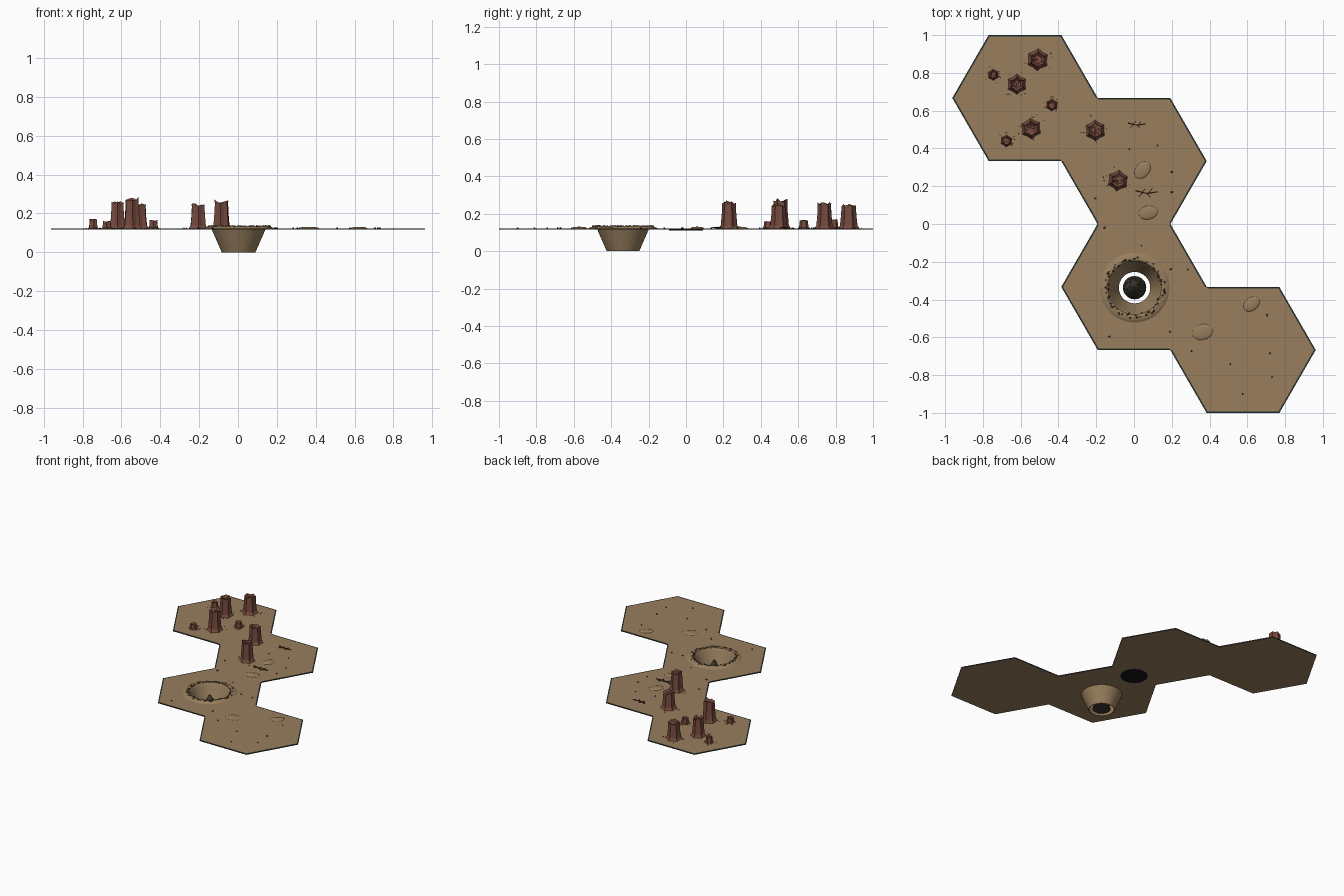
import bpy, bmesh, math, random
from mathutils import Vector, Matrix

if "Cube" in bpy.data.objects:
    bpy.data.objects.remove(bpy.data.objects["Cube"])

random.seed(4)
G = 0.122                      # ground level
R = 0.385                      # hex radius
CENTRES = [(-0.577, 0.667), (0, 0.333), (0, -0.333), (0.577, -0.667)]
PIT = (0.003, -0.337)


def mat(name, r, g, b):
    m = bpy.data.materials.new(name)
    lin = [((c / 255 + 0.055) / 1.055) ** 2.4 for c in (r, g, b)]
    m.diffuse_color = (*lin, 1)
    m.use_nodes = True
    m.node_tree.nodes["Principled BSDF"].inputs["Base Color"].default_value = m.diffuse_color
    return m


EARTH = mat("earth brown", 152, 126, 93)
EDGE = mat("dark slate", 48, 57, 54)
STONE = mat("red stone", 118, 74, 62)
TWIG = mat("dark wood", 84, 50, 38)
PEBBLE = mat("dark pebble", 80, 66, 50)
HEAP = mat("charcoal", 62, 57, 48)
BLACK = mat("black", 22, 22, 25)


def finish(bm, name, *mats, smooth=False):
    bmesh.ops.recalc_face_normals(bm, faces=bm.faces[:])
    me = bpy.data.meshes.new(name)
    bm.to_mesh(me)
    bm.free()
    for m in mats:
        me.materials.append(m)
    for p in me.polygons:
        p.use_smooth = smooth
    ob = bpy.data.objects.new(name, me)
    bpy.context.collection.objects.link(ob)
    return ob


def ring(bm, c, r, z, n, rot=0.0, jag=0.0):
    return [bm.verts.new((c[0] + r * math.cos(rot + math.tau * i / n),
                          c[1] + r * math.sin(rot + math.tau * i / n),
                          z - random.random() * jag)) for i in range(n)]


def bridge(bm, a, b):
    n = len(a)
    return [bm.faces.new((a[i], a[(i + 1) % n], b[(i + 1) % n], b[i])) for i in range(n)]


def rock(bm, x, y, z, s):
    m = Matrix.Translation((x, y, z)) @ Matrix.Rotation(random.random() * 6, 4, 'Z') \
        @ Matrix.Diagonal((s, s * random.uniform(0.6, 1), s * 0.7, 1))
    bmesh.ops.create_icosphere(bm, subdivisions=1, radius=1, matrix=m)


def corner(c, i):
    a = math.radians(60 * i)
    return Vector((c[0] + R * math.cos(a), c[1] + R * math.sin(a), 0))


# Hexagonal ground plates; the third one has the pit opening
for k, c in enumerate(CENTRES):
    bm = bmesh.new()
    if k == 2:
        n = 48
        loops = []
        for z in (G, G - 0.006):
            outer = []
            for i in range(n):
                a = math.tau * i / n
                d = R * math.cos(math.pi / 6) / math.cos(a % (math.pi / 3) - math.pi / 6)
                outer.append(bm.verts.new((c[0] + d * math.cos(a), c[1] + d * math.sin(a), z)))
            inner = ring(bm, PIT, 0.137, z, n)
            bridge(bm, outer, inner)
            loops.append((outer, inner))
        side = bridge(bm, loops[0][0], loops[1][0])
        bridge(bm, loops[0][1], loops[1][1])
    else:
        top, bot = ring(bm, c, R, G, 6), ring(bm, c, R, G - 0.006, 6)
        bm.faces.new(top)
        bm.faces.new(bot)
        side = bridge(bm, top, bot)
    for f in side:
        f.material_index = 1
    finish(bm, "ground_plate", EARTH, EDGE)

# Dark trim along the outer border only
bm = bmesh.new()
mids = [((corner(c, i) + corner(c, i + 1)) / 2, c, i) for c in CENTRES for i in range(6)]
for m, c, i in mids:
    if sum((m - o[0]).length < 0.02 for o in mids) > 1:
        continue
    a, b, cc = corner(c, i), corner(c, i + 1), Vector((c[0], c[1], 0))
    pts = [a, b, b.lerp(cc, 0.025), a.lerp(cc, 0.025)]
    bm.faces.new([bm.verts.new((p.x, p.y, G + 0.001)) for p in pts])
finish(bm, "border_trim", EDGE)

# Pit: raised lip and funnel wall, open at the bottom
bm = bmesh.new()
prof = [(0.185, G), (0.172, 0.129), (0.155, 0.134), (0.142, 0.131), (0.134, 0.118), (0.083, 0),
        (0.087, 0), (0.138, 0.117)]
rings = [ring(bm, PIT, r, z, 48) for r, z in prof]
for a, b in zip(rings, rings[1:]):
    bridge(bm, a, b)
finish(bm, "pit_funnel", EARTH)

# Rubble around the lip
bm = bmesh.new()
for i in range(64):
    a, r = math.tau * i / 64 + random.uniform(-.04, .04), random.uniform(0.138, 0.163)
    rock(bm, PIT[0] + r * math.cos(a), PIT[1] + r * math.sin(a), 0.134, random.uniform(0.004, 0.009))
finish(bm, "lip_rubble", PEBBLE)

# Dark heap in the middle of the pit
bm = bmesh.new()
bmesh.ops.create_cone(bm, cap_ends=True, segments=20, radius1=0.062, radius2=0.006, depth=0.1,
                      matrix=Matrix.Translation((*PIT, 0.055)))
for i in range(50):
    t, a = math.sqrt(random.random()), random.random() * math.tau
    r = 0.058 * t
    rock(bm, PIT[0] + r * math.cos(a), PIT[1] + r * math.sin(a), 0.106 - 0.095 * t, 0.008)
finish(bm, "pit_heap", HEAP)

# Black disc beneath the ground
bm = bmesh.new()
a, b = ring(bm, (0, 0), 0.09, G - 0.006, 32), ring(bm, (0, 0), 0.09, G - 0.011, 32)
bridge(bm, a, b)
bm.faces.new(a)
bm.faces.new(b)
finish(bm, "under_disc", BLACK)

# Six-sided stone pillars with broken, hollowed tops
PILLARS = [(-.51, .87, .059, .255), (-.62, .74, .054, .265), (-.545, .505, .056, .288),
           (-.205, .495, .056, .26), (-.085, .23, .056, .274), (-.745, .79, .031, .173),
           (-.435, .63, .033, .168), (-.675, .44, .033, .162)]
chips = bmesh.new()
for x, y, r, top in PILLARS:
    bm = bmesh.new()
    h, rot = top - G, math.pi / 6 + random.uniform(-.15, .15)
    rows = [(1, 0, 0), (0.8, 0.12, 0.02), (0.7, 0.55, 0.05), (0.66, 0.86, 0.05), (0.68, 1, 0.16),
            (0.42, 0.88, 0.08)]
    loops = [ring(bm, (x, y), r * f, G + h * t, 12, rot, h * j) if t else
             ring(bm, (x, y), r * f, G, 12, rot) for f, t, j in rows]
    for lp in loops:               # pull in every other corner to form grooves
        for v in lp[1::2]:
            v.co.x += (x - v.co.x) * 0.2
            v.co.y += (y - v.co.y) * 0.2
    for p, q in zip(loops, loops[1:]):
        bridge(bm, p, q)
    tip = bm.verts.new((x, y, G + h * 0.86))
    for i in range(12):
        bm.faces.new((loops[-1][i], loops[-1][(i + 1) % 12], tip))
    finish(bm, "stone_pillar", STONE)
    for i in range(7):
        a, d = random.random() * math.tau, r * random.uniform(1.05, 1.5)
        rock(chips, x + d * math.cos(a), y + d * math.sin(a), G + 0.002, random.uniform(.002, .0045))
finish(chips, "pillar_chips", STONE)

# Low smooth mounds: x, y, half length, half width, turn
for x, y, a, b, t in [(.045, .285, .052, .037, 50), (.075, .06, .052, .036, 12),
                      (.363, -.572, .057, .042, 14), (.622, -.424, .048, .034, 38)]:
    bm = bmesh.new()
    m = Matrix.Translation((x, y, G)) @ Matrix.Rotation(math.radians(t), 4, 'Z') \
        @ Matrix.Diagonal((a, b, 0.009, 1))
    bmesh.ops.create_uvsphere(bm, u_segments=24, v_segments=12, radius=1, matrix=m)
    bmesh.ops.bisect_plane(bm, geom=bm.verts[:] + bm.edges[:] + bm.faces[:],
                           plane_co=(0, 0, G), plane_no=(0, 0, 1), clear_inner=True)
    finish(bm, "low_mound", EARTH, smooth=True)


# Fallen branches with side twigs
def stick(bm, p, q, r):
    p, q = Vector((*p, G + 0.004)), Vector((*q, G + 0.005))
    m = Matrix.Translation((p + q) / 2) @ (q - p).to_track_quat('Z', 'Y').to_matrix().to_4x4()
    bmesh.ops.create_cone(bm, cap_ends=True, segments=6, radius1=r, radius2=r * 0.6,
                          depth=(q - p).length, matrix=m)


for x, y, s in [(0.015, 0.528, 0.048), (0.068, 0.168, 0.06)]:
    bm = bmesh.new()
    for p, q, r in [((-1, .15), (0, -.1), .005), ((0, -.1), (1, .05), .005), ((-.3, 0), (-.75, -.4), .003),
                    ((.1, -.1), (.5, .35), .003), ((0, -.1), (.35, -.45), .003), ((-.4, 0), (-.1, .35), .003)]:
        stick(bm, (x + p[0] * s, y + p[1] * s), (x + q[0] * s, y + q[1] * s), r)
    finish(bm, "fallen_branch", TWIG)

# Scattered pebbles
bm = bmesh.new()
for x, y in [(-.025, .395), (.125, .415), (.2, .275), (.2, .17), (-.205, .135), (-.155, -.02), (.04, -.115),
             (.195, -.24), (.285, -.24), (-.13, -.595), (.19, -.57), (.305, -.672), (.51, -.742),
             (.72, -.685), (.73, -.81), (.575, -.9), (.705, -.483)]:
    rock(bm, x, y, G + 0.002, random.uniform(.005, .008))
finish(bm, "pebbles", PEBBLE)
